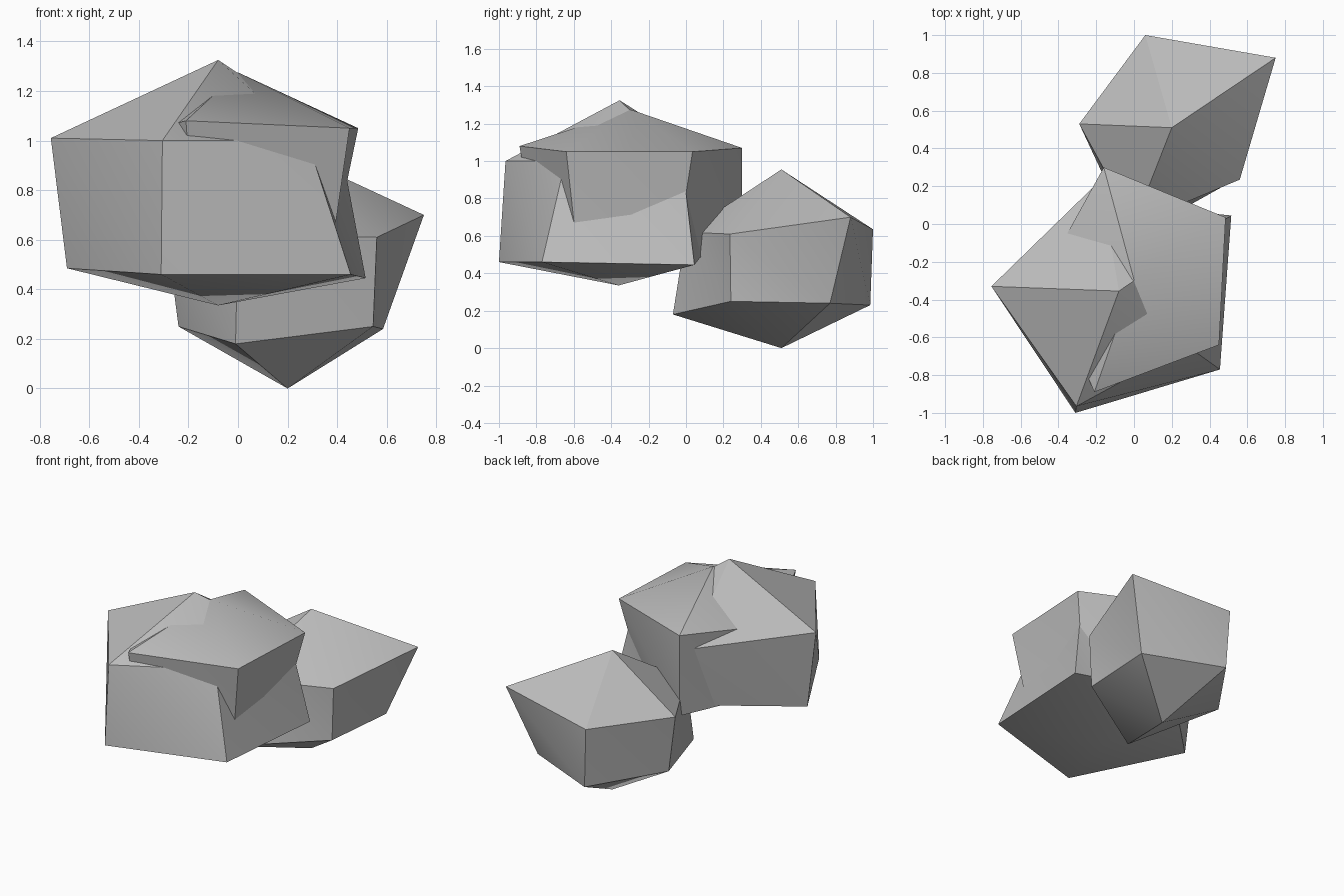
import bpy
import bmesh
import math

cube = bpy.data.objects.get("Cube")
if cube:
    bpy.data.objects.remove(cube, do_unlink=True)

# Single stone colour
stone = bpy.data.materials.new("stone_grey")
stone.use_nodes = True
grey = (0.5, 0.5, 0.5, 1)
stone.diffuse_color = grey
stone.node_tree.nodes["Principled BSDF"].inputs["Base Color"].default_value = grey


def make_rock(name, top, upper, lower, bottom):
    """Five-sided boulder: a peak, two rings of corners and a base point.
    Rings run counter-clockwise seen from above, starting at the back."""
    bm = bmesh.new()
    peak = bm.verts.new(top)
    base = bm.verts.new(bottom)
    high = [bm.verts.new(p) for p in upper]
    low = [bm.verts.new(p) for p in lower]
    count = len(high)
    for i in range(count):
        j = (i + 1) % count
        bm.faces.new((peak, high[i], high[j]))
        bm.faces.new((high[i], low[i], low[j]))
        bm.faces.new((high[i], low[j], high[j]))
        bm.faces.new((base, low[j], low[i]))
    mesh = bpy.data.meshes.new(name)
    bm.to_mesh(mesh)
    bm.free()
    mesh.materials.append(stone)
    rock = bpy.data.objects.new(name, mesh)
    bpy.context.scene.collection.objects.link(rock)

    # Soften only the shallow creases
    bpy.ops.object.select_all(action="DESELECT")
    rock.select_set(True)
    bpy.context.view_layer.objects.active = rock
    bpy.ops.object.shade_smooth_by_angle(angle=math.radians(30))
    return rock


# Low boulder at the back
make_rock(
    "back_rock",
    top=(0.2, 0.51, 0.955),
    upper=[(0.06, 1, 0.635), (-0.29, 0.53, 0.635), (0, 0, 0.62),
           (0.56, 0.235, 0.61), (0.75, 0.88, 0.7)],
    lower=[(0.08, 0.985, 0.23), (-0.24, 0.53, 0.25), (-0.01, -0.07, 0.18),
           (0.545, 0.24, 0.25), (0.585, 0.77, 0.24)],
    bottom=(0.2, 0.51, 0),
)

# Large raised boulder at the front
make_rock(
    "front_rock",
    top=(-0.08, -0.355, 1.325),
    upper=[(-0.18, 0.23, 0.955), (-0.755, -0.33, 1.01), (-0.305, -0.965, 1),
           (0.28, -0.645, 1), (0.41, -0.02, 1)],
    lower=[(-0.22, 0.12, 0.54), (-0.69, -0.33, 0.485), (-0.31, -1, 0.46),
           (0.455, -0.77, 0.46), (0.515, 0.045, 0.445)],
    bottom=(-0.08, -0.36, 0.335),
)

# Boulder embedded in the large one
make_rock(
    "embedded_rock",
    top=(0, -0.295, 1.275),
    upper=[(-0.16, 0.3, 1.07), (-0.475, -0.27, 1.01), (-0.21, -0.89, 1.08),
           (0.45, -0.64, 1.05), (0.485, 0.035, 1.05)],
    lower=[(-0.16, 0.3, 0.52), (-0.45, -0.3, 0.53), (-0.17, -0.8, 0.53),
           (0.37, -0.58, 0.5), (0.37, -0.05, 0.5)],
    bottom=(0, -0.295, 0.42),
)
